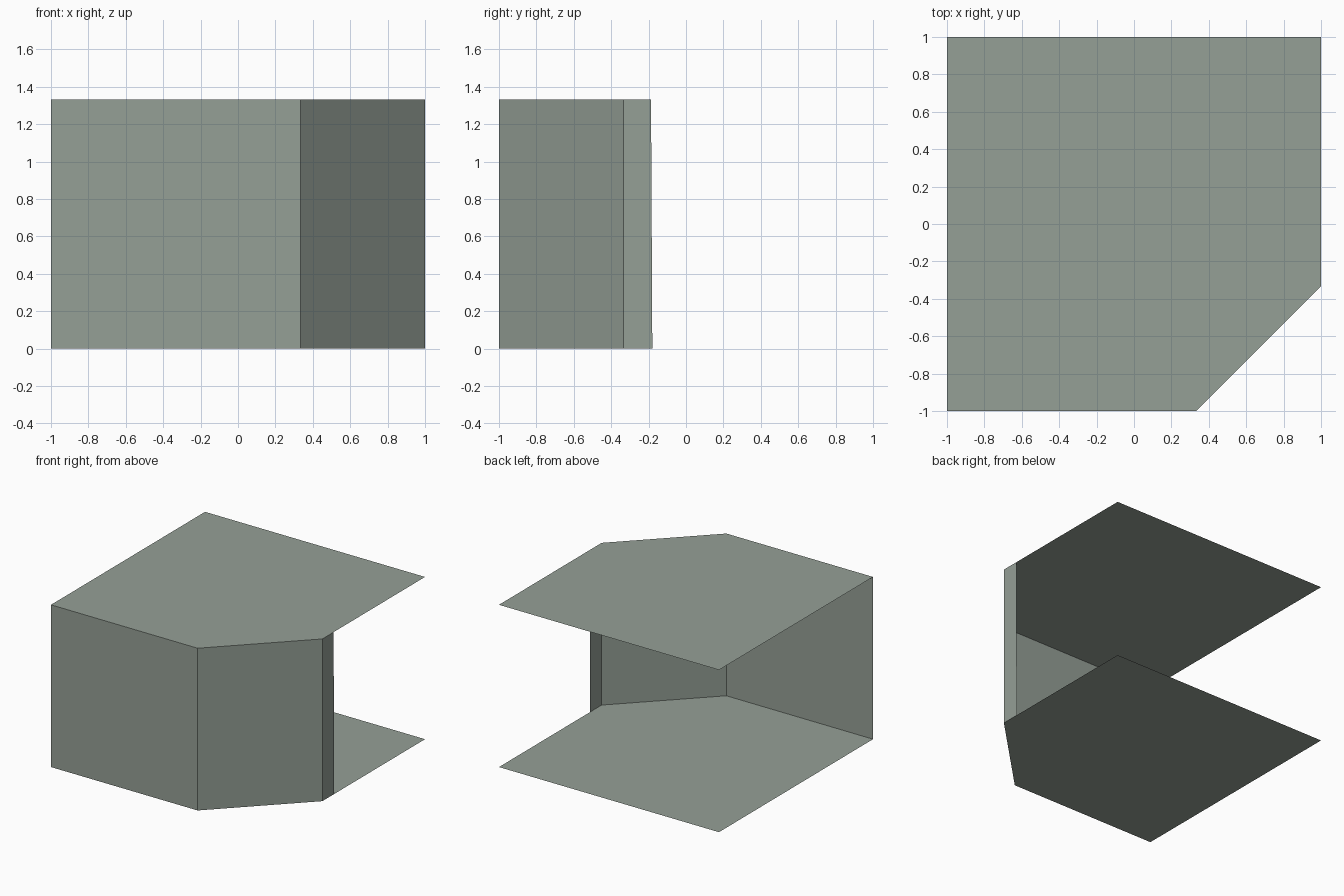
import bpy

if "Cube" in bpy.data.objects:
    bpy.data.objects.remove(bpy.data.objects["Cube"])

H = 1.333   # wall height
C = 0.333   # where the chamfered corner starts

mat = bpy.data.materials.new("grey_green")
mat.diffuse_color = (0.30, 0.348, 0.305, 1)
mat.use_nodes = True
mat.node_tree.nodes["Principled BSDF"].inputs["Base Color"].default_value = mat.diffuse_color


def sheet(name, verts, faces):
    me = bpy.data.meshes.new(name)
    me.from_pydata(verts, [], faces)
    me.materials.append(mat)
    ob = bpy.data.objects.new(name, me)
    bpy.context.collection.objects.link(ob)
    return ob


# floor and roof: square plates with one cut corner
outline = [(-1, -1), (C, -1), (1, -C), (1, 1), (-1, 1)]
sheet("floor", [(x, y, 0) for x, y in outline], [(4, 3, 2, 1, 0)])
sheet("roof", [(x, y, H) for x, y in outline], [(0, 1, 2, 3, 4)])


# walls: thin upright sheets, facing outward
def wall(name, a, b, top_b=None):
    sheet(name, [(*a, 0), (*b, 0), (*(top_b or b), H), (*a, H)], [(0, 1, 2, 3)])


wall("front_wall", outline[0], outline[1])
wall("corner_wall", outline[1], outline[2])
# short side return, its free edge leans very slightly
wall("side_return", outline[2], (1, -0.18), (1, -0.187))
